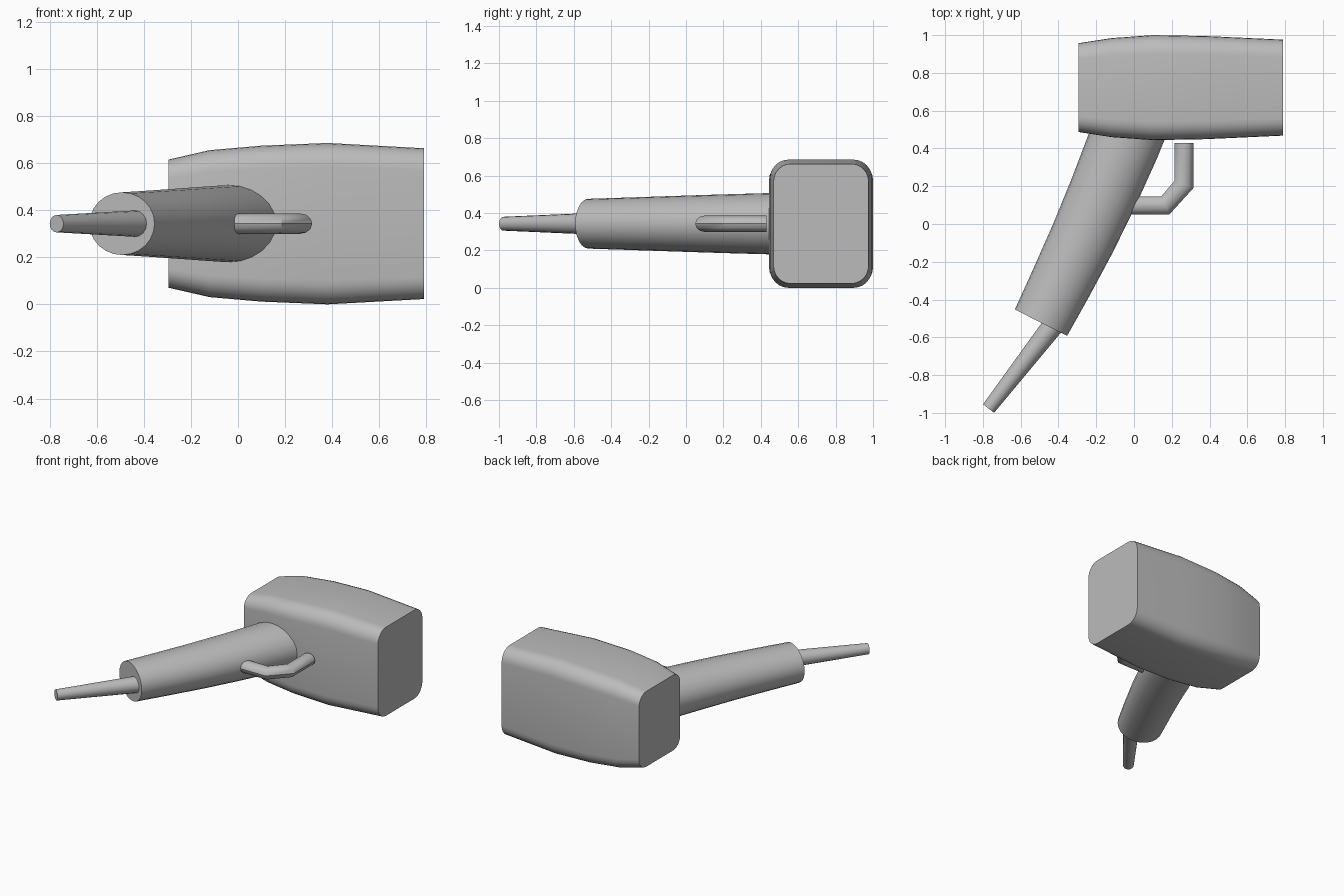
import bpy, bmesh
from math import sin, cos, pi, radians
from mathutils import Vector

cube = bpy.data.objects.get("Cube")
if cube:
    bpy.data.objects.remove(cube, do_unlink=True)

MID_Z = 0.3425

grey = bpy.data.materials.new("plain grey")
grey.use_nodes = True
grey.diffuse_color = (0.5, 0.5, 0.5, 1)
grey.node_tree.nodes["Principled BSDF"].inputs["Base Color"].default_value = (0.5, 0.5, 0.5, 1)


def round_profile(sides):
    return [(cos(2 * pi * i / sides), sin(2 * pi * i / sides)) for i in range(sides)]


def rounded_box_profile(half_w, half_h, radius, steps=6):
    """Rounded rectangle scaled to fit the unit square."""
    points = []
    for corner, (sx, sy) in enumerate([(1, 1), (-1, 1), (-1, -1), (1, -1)]):
        for i in range(steps + 1):
            a = (corner + i / steps) * pi / 2
            points.append(((sx * (half_w - radius) + radius * cos(a)) / half_w,
                           (sy * (half_h - radius) + radius * sin(a)) / half_h))
    return points


def loft(name, stations, profile):
    """Sweep a profile through (x, y, half width, half height) with mitred joints."""
    bm = bmesh.new()
    path = [Vector((x, y, MID_Z)) for x, y, _, _ in stations]
    rings = []
    for i, (_, _, w, h) in enumerate(stations):
        before = (path[i] - path[max(i - 1, 0)]).normalized()
        after = (path[min(i + 1, len(path) - 1)] - path[i]).normalized()
        tangent = (before + after).normalized()
        side = Vector((tangent.y, -tangent.x, 0))
        stretch = 1 / max(tangent.dot(before), tangent.dot(after))
        rings.append([bm.verts.new(path[i] + side * (u * w * stretch) + Vector((0, 0, v * h)))
                      for u, v in profile])
    n = len(profile)
    for a, b in zip(rings, rings[1:]):
        for k in range(n):
            bm.faces.new((a[k], a[(k + 1) % n], b[(k + 1) % n], b[k]))
    bm.faces.new(rings[0])
    bm.faces.new(rings[-1])
    bmesh.ops.recalc_face_normals(bm, faces=bm.faces)
    mesh = bpy.data.meshes.new(name)
    bm.to_mesh(mesh)
    bm.free()
    mesh.materials.append(grey)
    mesh.shade_smooth()
    mesh.set_sharp_from_angle(angle=radians(32))
    obj = bpy.data.objects.new(name, mesh)
    bpy.context.collection.objects.link(obj)
    return obj


# Bulging head with rounded long edges
loft("head", [(-0.295, 0.722, 0.235, 0.272), (-0.12, 0.722, 0.262, 0.312),
              (0.1, 0.722, 0.278, 0.331), (0.38, 0.722, 0.273, 0.3425),
              (0.79, 0.722, 0.254, 0.32)],
     rounded_box_profile(0.278, 0.34, 0.1))

# Slightly curved oval grip, widening into the head
loft("grip", [(-0.4925, -0.5225, 0.155, 0.133), (-0.385, -0.31, 0.165, 0.14),
              (-0.27, -0.075, 0.175, 0.148), (-0.16, 0.17, 0.184, 0.156),
              (-0.058, 0.415, 0.192, 0.163), (0.02, 0.62, 0.197, 0.167)],
     round_profile(24))

# Tapered cable sleeve
loft("cable_sleeve", [(-0.77, -0.977, 0.037, 0.037), (-0.4, -0.5, 0.058, 0.058)],
     round_profile(16))

# Bent trigger bar between grip and head
loft("trigger", [(-0.05, 0.0975, 0.048, 0.043), (0.165, 0.0975, 0.048, 0.043),
                 (0.265, 0.21, 0.05, 0.043), (0.265, 0.43, 0.05, 0.043)],
     round_profile(12))
